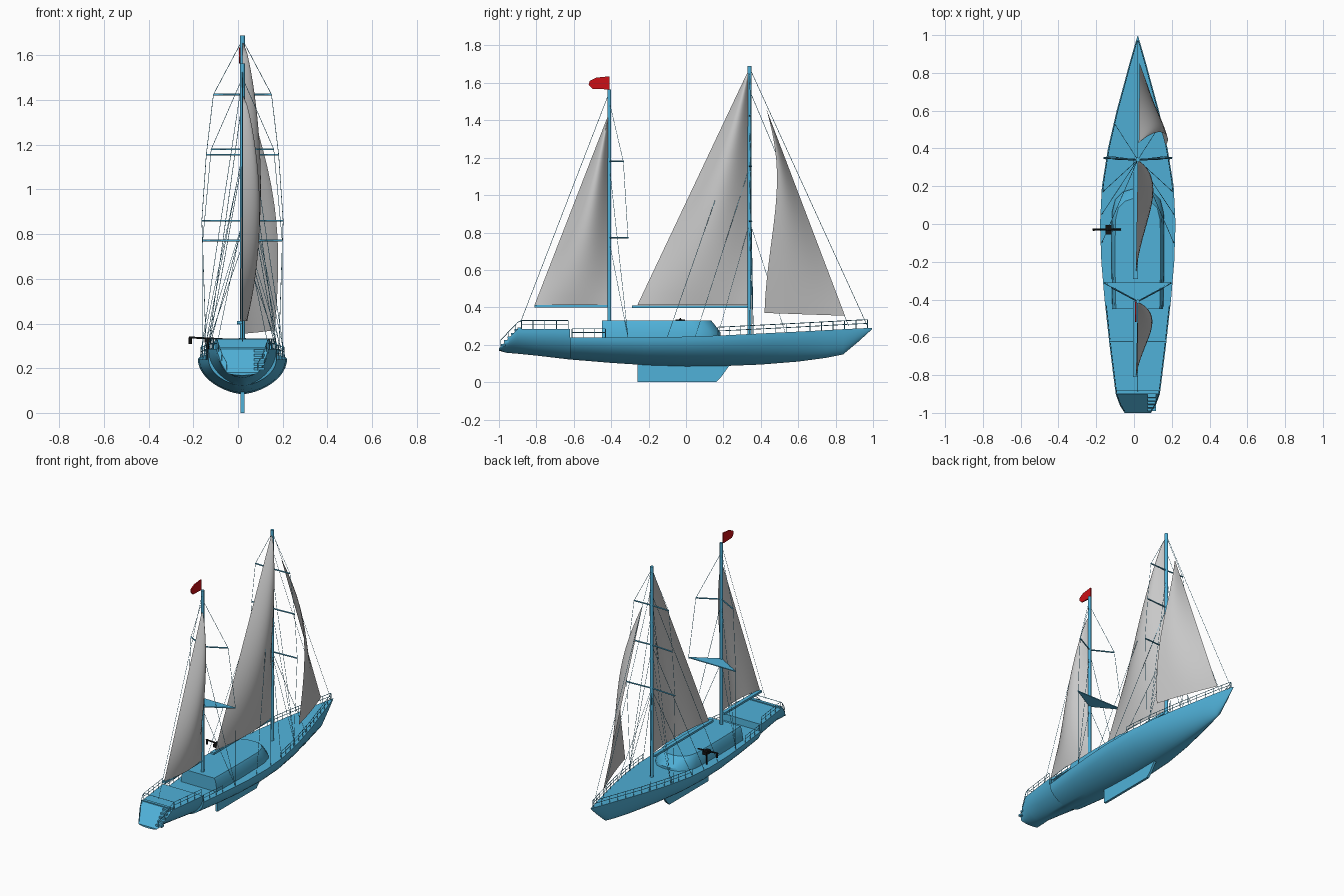
import bpy, bmesh, math
from mathutils import Vector

if "Cube" in bpy.data.objects:
    bpy.data.objects.remove(bpy.data.objects["Cube"])

CX = 0.02  # centreline of the boat


def material(name, rgb):
    m = bpy.data.materials.new(name)
    m.use_nodes = True
    m.diffuse_color = (*rgb, 1)
    m.node_tree.nodes["Principled BSDF"].inputs["Base Color"].default_value = (*rgb, 1)
    return m


BLUE = material("hull_blue", (0.08, 0.44, 0.69))
GREY = material("sail_grey", (0.58, 0.58, 0.58))
RED = material("flag_red", (0.6, 0.005, 0.008))
BLACK = material("crane_black", (0.006, 0.006, 0.006))


def finish(name, bm, mat, smooth=True):
    bmesh.ops.remove_doubles(bm, verts=bm.verts, dist=0.0001)
    bmesh.ops.recalc_face_normals(bm, faces=bm.faces)
    me = bpy.data.meshes.new(name)
    bm.to_mesh(me)
    bm.free()
    me.materials.append(mat)
    ob = bpy.data.objects.new(name, me)
    bpy.context.collection.objects.link(ob)
    if smooth:
        bpy.ops.object.select_all(action="DESELECT")
        ob.select_set(True)
        bpy.context.view_layer.objects.active = ob
        bpy.ops.object.shade_smooth_by_angle(angle=math.radians(35))
    return ob


def loft(name, rings, mat, smooth=True):
    bm = bmesh.new()
    rows = [[bm.verts.new(p) for p in r] for r in rings]
    n = len(rows[0])
    for a, b in zip(rows, rows[1:]):
        for i in range(n):
            j = (i + 1) % n
            bm.faces.new((a[i], a[j], b[j], b[i]))
    bm.faces.new(rows[0])
    bm.faces.new(rows[-1])
    return finish(name, bm, mat, smooth)


def box(name, c, size, mat):
    x, y, z = (s / 2 for s in size)
    ring = [(-x, -y), (x, -y), (x, y), (-x, y)]
    return loft(name, [[(c[0] + a, c[1] + b, c[2] + h) for a, b in ring] for h in (-z, z)], mat, False)


def plate(name, outline, x, thick, mat):
    """Side profile (y, z) given a thickness across x."""
    return loft(name, [[(x + s * thick / 2, y, z) for y, z in outline] for s in (-1, 1)], mat, False)


def tubes(name, paths, r, mat, res=0):
    """Several polylines as one object of round bars."""
    cu = bpy.data.curves.new(name, "CURVE")
    cu.dimensions = "3D"
    cu.bevel_depth = r
    cu.bevel_resolution = res
    cu.use_fill_caps = True
    for path in paths:
        sp = cu.splines.new("POLY")
        sp.points.add(len(path) - 1)
        for p, co in zip(sp.points, path):
            p.co = (*co, 1)
    cu.materials.append(mat)
    ob = bpy.data.objects.new(name, cu)
    bpy.context.collection.objects.link(ob)
    bpy.ops.object.select_all(action="DESELECT")
    ob.select_set(True)
    bpy.context.view_layer.objects.active = ob
    bpy.ops.object.convert(target="MESH")
    return ob


# Hull stations: y, half width, sheer height, keel height
STATIONS = [
    (-1, .07, .18, .168), (-.96, .095, .222, .157), (-.9, .117, .285, .152), (-.8, .13, .285, .142),
    (-.621, .152, .285, .121), (-.619, .152, .24, .121), (-.4, .176, .24, .103), (-.2, .193, .24, .09),
    (0, .2, .243, .084), (.2, .19, .25, .086), (.4, .158, .26, .094), (.6, .112, .27, .11),
    (.75, .071, .278, .13), (.84, .047, .283, .148), (.92, .024, .287, .215), (.995, .002, .29, .283)]


def edge(y, side, up=0.0, inset=0.006):
    """Point on the deck edge."""
    for a, b in zip(STATIONS, STATIONS[1:]):
        if a[0] <= y <= b[0]:
            t = (y - a[0]) / (b[0] - a[0])
            w = max(a[1] + (b[1] - a[1]) * t - inset, 0)
            return (CX + side * w, y, a[2] + (b[2] - a[2]) * t + up)


def section(y, w, s, k, n=24):
    ring = []
    for i in range(n + 1):
        t = math.pi * (i / n - 0.5)
        x = math.copysign(abs(math.sin(t)) ** 1.25, t) * w
        ring.append((CX + x, y, s - (s - k) * math.cos(t)))
    return ring


loft("hull", [section(*s) for s in STATIONS], BLUE)
plate("keel_fin", [(-.26, .1), (-.26, 0), (.16, 0), (.19, .03), (.24, .1)], CX, .016, BLUE)

# Cabin with a rounded, raked front
half = [(.135, -.45), (.14, -.2), (.138, .06), (.12, .13), (.08, .17), (.03, .185)]
plan = half + [(-x, y) for x, y in reversed(half)]
loft("cabin", [[(CX + x * k, -.45 + (y + .45) * f, z) for x, y in plan]
               for k, f, z in ((1, 1, .23), (.99, 1, .265), (.92, .94, .315), (.86, .92, .33))], BLUE)

# Stern ladder and aft deck edge
box("aft_deck_edge", (CX, -.89, .286), (.225, .02, .012), BLUE)
for i in range(5):
    box("stern_step", (.095, -.978 + .018 * i, .198 + .02 * i), (.045, .024, .012), BLUE)

# Guard rails on both sides
rails = []
for start, end, count, height in ((-.88, -.63, 5, .045), (-.61, -.43, 4, .045), (.17, .97, 14, .045)):
    ys = [start + (end - start) * i / (count - 1) for i in range(count)]
    for side in (-1, 1):
        rails += [[edge(y, side), edge(y, side, height)] for y in ys]
        rails += [[edge(y, side, h) for y in ys] for h in (height * .55, height)]
for side in (-1, 1):
    rails.append([edge(y, side, .035) for y in (-.99, -.96, -.9)] + [edge(-.88, side, .045)])
    rails += [[edge(y, side), edge(y, side, .035)] for y in (-.99, -.95, -.91)]
for y in (.97, -.88):
    rails.append([edge(y, -1, .045), edge(y, 1, .045)])
tubes("guard_rails", rails, .002, BLUE)

# Masts, booms and spreaders
MAIN, MIZZEN = .34, -.41
tubes("main_mast", [[(CX, MAIN, .24), (CX, MAIN, 1.69)]], .0115, BLUE, 3)
tubes("mizzen_mast", [[(CX, MIZZEN, .24), (CX, MIZZEN, 1.565)]], .0105, BLUE, 3)
box("main_boom", (.008, .025, .403), (.026, .63, .014), BLUE)
box("mizzen_boom", (.008, -.61, .405), (.026, .4, .014), BLUE)

main_tips = [(.13, .345, 1.425), (.162, .35, 1.155), (.182, .35, .86)]
mizzen_tips = [(.14, -.335, 1.18), (.178, -.31, .772)]
for name, mast, tips in (("main", MAIN, main_tips), ("mizzen", MIZZEN, mizzen_tips)):
    tubes(name + "_spreaders",
          [[(CX - w, y, z), (CX, mast, z), (CX + w, y, z)] for w, y, z in tips], .0045, BLUE, 1)
w, y, z = mizzen_tips[1]
loft("mizzen_platform", [[(CX - w, y, h), (CX, MIZZEN, h), (CX + w, y, h)]
                         for h in (z - .003, z + .003)], BLUE, False)

# Standing rigging
wires = [[(CX, MAIN, 1.68), (CX, .97, .3)], [(CX, MAIN, 1.56), (CX, .87, .3)],
         [(CX, MIZZEN, 1.55), (CX, -.885, .32)]]
for s in (-1, 1):
    for top, mast, tips, foot in ((1.67, MAIN, main_tips, .34), (1.5, MIZZEN, mizzen_tips, -.31)):
        wires.append([(CX, mast, top)] + [(CX + s * a, b, c) for a, b, c in tips] + [edge(foot, s)])
    for a, b, c in main_tips:
        wires.append([(CX, MAIN, c - .02), edge(.36, s)])
    for a, b, c in mizzen_tips:
        wires.append([(CX, MIZZEN, c - .02), edge(-.31, s)])
    wires += [[(CX, MAIN, 1.5), edge(-.1, s)], [(CX, MAIN, 1.15), edge(.05, s)],
              [(CX, MAIN, .85), edge(.17, s)], [(CX, MAIN, .86), edge(.53, s)]]
tubes("rigging", wires, .0013, BLUE)


def sail(name, tack, clew, head, belly, bow=(0, 0), n=20):
    """Curved sheet; bow pushes the trailing edge out in x and y."""
    tack, clew, head = Vector(tack), Vector(clew), Vector(head)
    bm = bmesh.new()
    grid = []
    for i in range(n + 1):
        u = i / n
        front, back = tack.lerp(head, u), clew.lerp(head, u)
        back.x += bow[0] * math.sin(math.pi * u)
        back.y += bow[1] * math.sin(math.pi * u ** 1.6)
        row = []
        for j in range(n + 1):
            v = j / n
            p = front.lerp(back, v)
            p.x += belly * math.sin(math.pi * v) * math.sin(math.pi * (.06 + .94 * u)) ** .7 if u < 1 else 0
            row.append(bm.verts.new(p))
        grid.append(row)
    for a, b in zip(grid, grid[1:]):
        for j in range(n):
            bm.faces.new((a[j], a[j + 1], b[j + 1], b[j]))
    return finish(name, bm, GREY)


sail("main_sail", (CX, .33, .412), (.01, -.26, .412), (CX, .335, 1.67), .085)
sail("mizzen_sail", (CX, -.418, .412), (.01, -.81, .412), (CX, -.415, 1.43), .08)
sail("jib_sail", (.03, .85, .355), (.165, .42, .37), (.025, .43, 1.46), .025, (.07, .06))

# Flag at the mizzen masthead
plate("flag", [(-.41, 1.565), (-.5, 1.568), (-.52, 1.59), (-.515, 1.61), (-.48, 1.628), (-.41, 1.635)],
      .008, .008, RED)

# Small deck crane
tubes("crane", [[(-.135, -.03, .24), (-.135, -.03, .335)], [(-.07, -.03, .33), (-.22, -.03, .338)]], .005, BLACK, 1)
box("crane_winch", (-.135, -.03, .325), (.03, .05, .022), BLACK)
tubes("crane_hook", [[(-.213, -.03, .338), (-.213, -.03, .308)]], .008, BLACK, 1)
